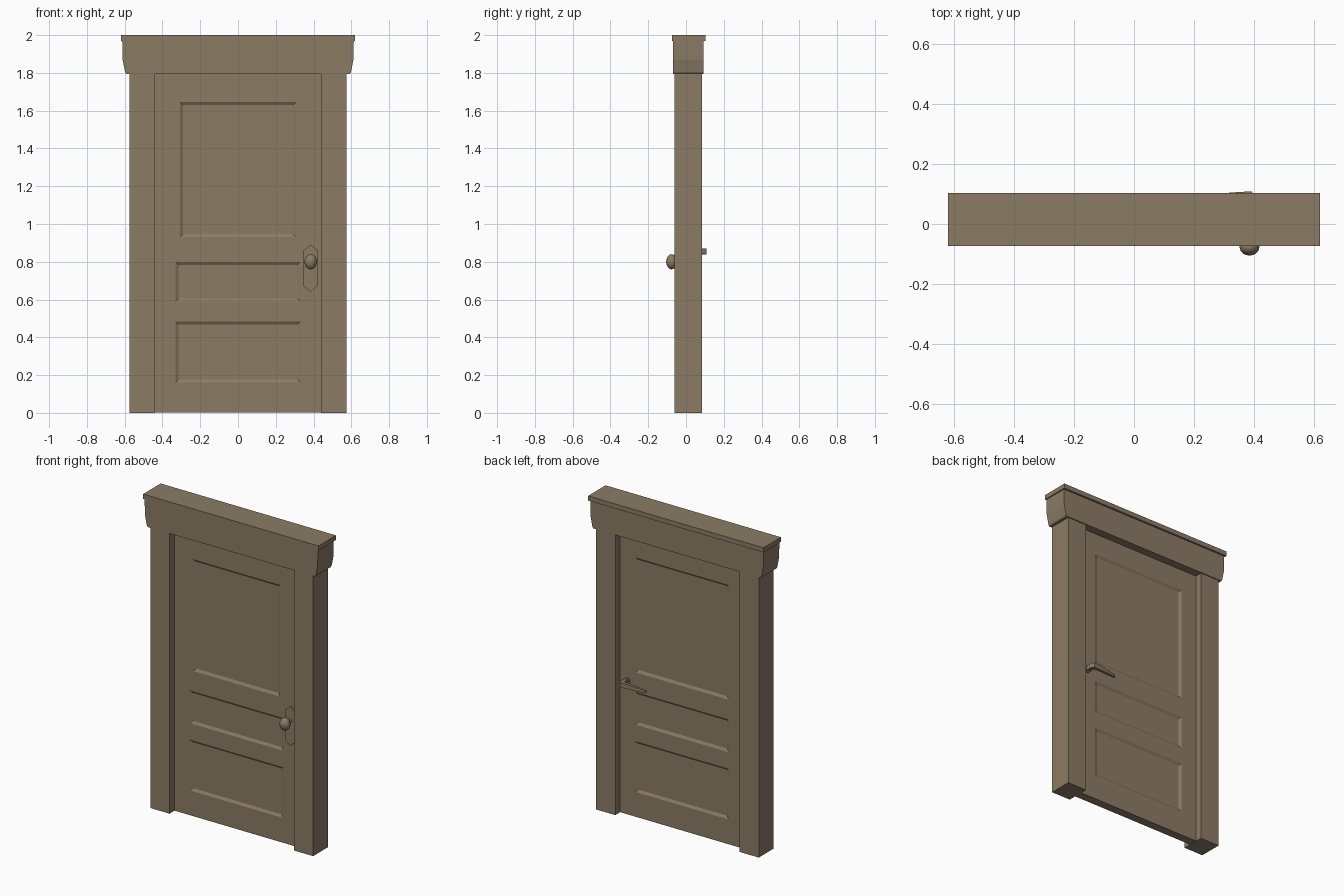
import bpy, bmesh
from math import radians
from mathutils import Matrix, Vector

cube = bpy.data.objects.get("Cube")
if cube:
    bpy.data.objects.remove(cube, do_unlink=True)

wood = bpy.data.materials.new("brown wood")
wood.use_nodes = True
COLOUR = (0.26, 0.20, 0.13, 1)
wood.diffuse_color = COLOUR
wood.node_tree.nodes["Principled BSDF"].inputs["Base Color"].default_value = COLOUR


def finish(name, bm, smooth=False):
    bmesh.ops.recalc_face_normals(bm, faces=bm.faces)
    mesh = bpy.data.meshes.new(name)
    bm.to_mesh(mesh)
    bm.free()
    mesh.materials.append(wood)
    obj = bpy.data.objects.new(name, mesh)
    bpy.context.collection.objects.link(obj)
    if smooth:
        bpy.ops.object.select_all(action="DESELECT")
        obj.select_set(True)
        bpy.context.view_layer.objects.active = obj
        bpy.ops.object.shade_smooth_by_angle(angle=radians(40))
    return obj


def loft(bm, rings):
    """Skin a row of equal-sized closed rings and cap both ends."""
    rows = [[bm.verts.new(p) for p in ring] for ring in rings]
    for a, b in zip(rows, rows[1:]):
        for i in range(len(a)):
            j = (i + 1) % len(a)
            bm.faces.new((a[i], a[j], b[j], b[i]))
    bm.faces.new(rows[0])
    bm.faces.new(rows[-1])


def extrude_y(name, outline, y0, y1):
    bm = bmesh.new()
    loft(bm, [[(x, y, z) for x, z in outline] for y in (y0, y1)])
    return finish(name, bm)


def rect(x0, x1, z0, z1):
    return [(x0, z0), (x1, z0), (x1, z1), (x0, z1)]


HEAD = 1.795
FRONT, BACK = -0.015, 0.04

# Frame posts
for side, name in ((1, "left_post"), (-1, "right_post")):
    extrude_y(name, rect(side * 0.44, side * 0.575, 0, HEAD), -0.062, 0.086)

# Header with flared ends, and its cap board
half = [(0.592, HEAD), (0.598, 1.805), (0.611, 1.87), (0.613, 1.97)]
extrude_y("header", half + [(-x, z) for x, z in reversed(half)], -0.068, 0.092)
extrude_y("cap_board", rect(-0.62, 0.62, 1.97, 2.0), -0.073, 0.104)

# Door leaf with sloped recessed panels on both sides
door = extrude_y("door", rect(-0.44, 0.44, 0.002, HEAD), FRONT, BACK)
lower = [(0.33, 0.59, 0.80), (0.33, 0.16, 0.485)]
sides = ((FRONT, 1, [(0.308, 0.93, 1.645)] + lower),
         (BACK, -1, [(0.33, 0.925, 1.66)] + lower))
bm = bmesh.new()
for y, inward, panels in sides:
    for w, z0, z1 in panels:
        rings = []
        for inset, depth in ((-0.016, -0.01), (0.016, 0.01)):
            outline = rect(-w + inset, w - inset, z0 + inset, z1 - inset)
            rings.append([(x, y + inward * depth, z) for x, z in outline])
        loft(bm, rings)
cutter = finish("panel_cutter", bm)
cutter.hide_render = True
cut = door.modifiers.new("panels", "BOOLEAN")
cut.operation = "DIFFERENCE"
cut.solver = "EXACT"
cut.object = cutter
bpy.context.view_layer.objects.active = door
bpy.ops.object.modifier_apply(modifier=cut.name)
bpy.data.objects.remove(cutter, do_unlink=True)

# Front plate with pointed ends
KX = 0.385
plate = [(KX, 0.64), (KX + 0.037, 0.672), (KX + 0.037, 0.86),
         (KX, 0.892), (KX - 0.037, 0.86), (KX - 0.037, 0.672)]
extrude_y("knob_plate", plate, FRONT - 0.008, FRONT)


def cylinder(name, x, z, radius, y0, y1):
    bm = bmesh.new()
    place = Matrix.Translation((x, (y0 + y1) / 2, z)) @ Matrix.Rotation(radians(90), 4, "X")
    bmesh.ops.create_cone(bm, cap_ends=True, segments=20, radius1=radius,
                          radius2=radius, depth=y1 - y0, matrix=place)
    return finish(name, bm, True)


# Front knob on its neck
cylinder("knob_neck", KX, 0.80, 0.013, -0.06, FRONT)
bm = bmesh.new()
bmesh.ops.create_uvsphere(bm, u_segments=24, v_segments=14, radius=1)
bmesh.ops.transform(bm, verts=bm.verts, matrix=Matrix.LocRotScale(
    Vector((KX, -0.076, 0.80)), None, Vector((0.033, 0.029, 0.04))))
finish("knob", bm, True)

# Back lever: a bent, tapering bar on a small round rose
cylinder("lever_rose", 0.39, 0.855, 0.022, BACK, BACK + 0.006)
bm = bmesh.new()
# each step: outer x and y, inner x and y, middle z, half height
steps = [(0.402, BACK, 0.378, BACK, 0.855, 0.012),
         (0.404, 0.09, 0.378, 0.08, 0.855, 0.014),
         (0.392, 0.109, 0.368, 0.089, 0.855, 0.016),
         (0.325, 0.105, 0.325, 0.088, 0.853, 0.014),
         (0.235, 0.096, 0.235, 0.083, 0.849, 0.009),
         (0.222, 0.092, 0.222, 0.084, 0.848, 0.006)]
loft(bm, [[(xo, yo, z - h), (xo, yo, z + h), (xi, yi, z + h), (xi, yi, z - h)]
          for xo, yo, xi, yi, z, h in steps])
finish("lever", bm, True)
